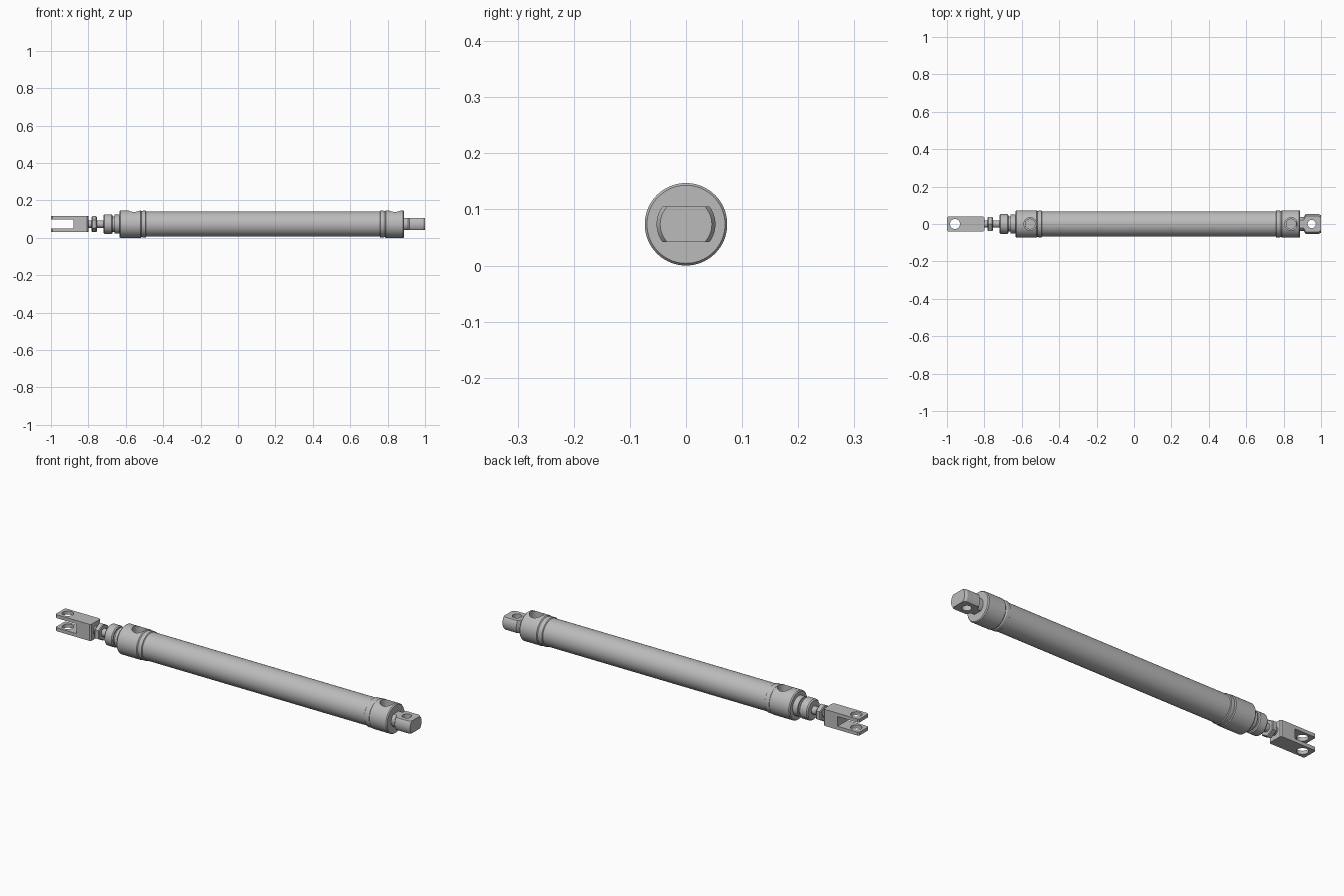
import bpy, bmesh, math
from mathutils import Matrix, Vector

AXIS_Z = 0.0735

cube = bpy.data.objects.get("Cube")
if cube:
    bpy.data.objects.remove(cube, do_unlink=True)

metal = bpy.data.materials.new("satin_grey_metal")
metal.use_nodes = True
GREY = (0.5, 0.5, 0.5, 1)
metal.diffuse_color = GREY
metal.node_tree.nodes["Principled BSDF"].inputs["Base Color"].default_value = GREY


def add_object(name, bm):
    bmesh.ops.recalc_face_normals(bm, faces=bm.faces)
    mesh = bpy.data.meshes.new(name)
    bm.to_mesh(mesh)
    bm.free()
    mesh.materials.append(metal)
    obj = bpy.data.objects.new(name, mesh)
    bpy.context.collection.objects.link(obj)
    return obj


def turned(name, profile, sides=64):
    """Lathe an (x, radius) profile around the cylinder axis, with capped ends."""
    bm = bmesh.new()
    rings = []
    for x, r in profile:
        angles = [2 * math.pi * i / sides for i in range(sides)]
        rings.append([bm.verts.new((x, r * math.sin(a), AXIS_Z + r * math.cos(a))) for a in angles])
    for a, b in zip(rings, rings[1:]):
        for i in range(sides):
            j = (i + 1) % sides
            bm.faces.new((a[i], a[j], b[j], b[i]))
    bm.faces.new(rings[0])
    bm.faces.new(rings[-1])
    return add_object(name, bm)


def block(name, x0, x1, width, height, bevel=0):
    bm = bmesh.new()
    bmesh.ops.create_cube(bm, size=1)
    bmesh.ops.scale(bm, vec=(x1 - x0, width, height), verts=bm.verts)
    bmesh.ops.translate(bm, vec=((x0 + x1) / 2, 0, AXIS_Z), verts=bm.verts)
    if bevel:
        # chamfer the four upright corners
        upright = [e for e in bm.edges
                   if abs((e.verts[0].co - e.verts[1].co).normalized().z) > 0.9]
        bmesh.ops.bevel(bm, geom=upright, offset=bevel, segments=1, affect='EDGES')
    return add_object(name, bm)


def drill(name, x, r, z0, z1, r_end=None):
    bm = bmesh.new()
    bmesh.ops.create_cone(bm, cap_ends=True, segments=40, radius1=r if r_end is None else r_end,
                          radius2=r, depth=z1 - z0,
                          matrix=Matrix.Translation(Vector((x, 0, (z0 + z1) / 2))))
    return add_object(name, bm)


def cut(obj, cutter, operation='DIFFERENCE'):
    cutter.hide_render = True
    mod = obj.modifiers.new("cut", 'BOOLEAN')
    mod.operation = operation
    mod.solver = 'EXACT'
    mod.object = cutter
    bpy.context.view_layer.objects.active = obj
    bpy.ops.object.modifier_apply(modifier=mod.name)
    bpy.data.objects.remove(cutter, do_unlink=True)


# Barrel tube
tube = turned("barrel_tube", [(-0.51, 0.0675), (0.78, 0.0675)], 96)

# End caps with crimped collar and chamfered outer rim
front_cap = turned("front_cap", [
    (-0.634, 0.069), (-0.629, 0.0735), (-0.52, 0.0735), (-0.516, 0.0695),
    (-0.512, 0.0695), (-0.508, 0.0715), (-0.494, 0.0715), (-0.49, 0.066)], 96)
rear_cap = turned("rear_cap", [
    (0.757, 0.066), (0.761, 0.0715), (0.778, 0.0715), (0.782, 0.0695),
    (0.786, 0.0695), (0.79, 0.0735), (0.883, 0.0735), (0.888, 0.0695)], 96)

# Air ports drilled from the top of each cap
for cap, x in ((front_cap, -0.555), (rear_cap, 0.84)):
    cut(cap, drill("port_cutter", x, 0.034, 0.09, 0.2))
    cut(cap, drill("port_bore_cutter", x, 0.026, 0.055, 0.1))

# Front mounting nose with a groove
nose = turned("mounting_nose", [
    (-0.719, 0.047), (-0.713, 0.0525), (-0.676, 0.0525), (-0.671, 0.048),
    (-0.671, 0.041), (-0.661, 0.041), (-0.661, 0.05), (-0.62, 0.05)])

# Piston rod and hexagonal lock nut
rod = turned("piston_rod", [(-0.87, 0.02), (-0.70, 0.02)], 40)
nut = turned("lock_nut", [(-0.782, 0.039), (-0.778, 0.043), (-0.759, 0.043), (-0.755, 0.039)], 6)

# Clevis fork with slot and pin hole
fork = block("clevis_fork", -1.0, -0.80, 0.08, 0.084, 0.007)
cut(fork, block("slot_cutter", -1.1, -0.88, 0.2, 0.049))
cut(fork, drill("pin_hole_cutter", -0.957, 0.027, -0.05, 0.2))

# Rear lug: turned neck and head, flattened above and below, cross drilled
lug = turned("rear_lug", [
    (0.87, 0.038), (0.908, 0.038), (0.918, 0.0525), (0.988, 0.0525), (1.0, 0.046)])
cut(lug, block("flat_cutter", 0.8, 1.1, 0.3, 0.063), 'INTERSECT')
cut(lug, drill("lug_hole_cutter", 0.95, 0.022, -0.05, 0.2))

# Smooth round surfaces, keep machined edges sharp
bpy.ops.object.select_all(action='DESELECT')
for obj in (tube, front_cap, rear_cap, nose, rod, nut, fork, lug):
    obj.select_set(True)
bpy.context.view_layer.objects.active = tube
bpy.ops.object.shade_smooth_by_angle(angle=math.radians(25))
